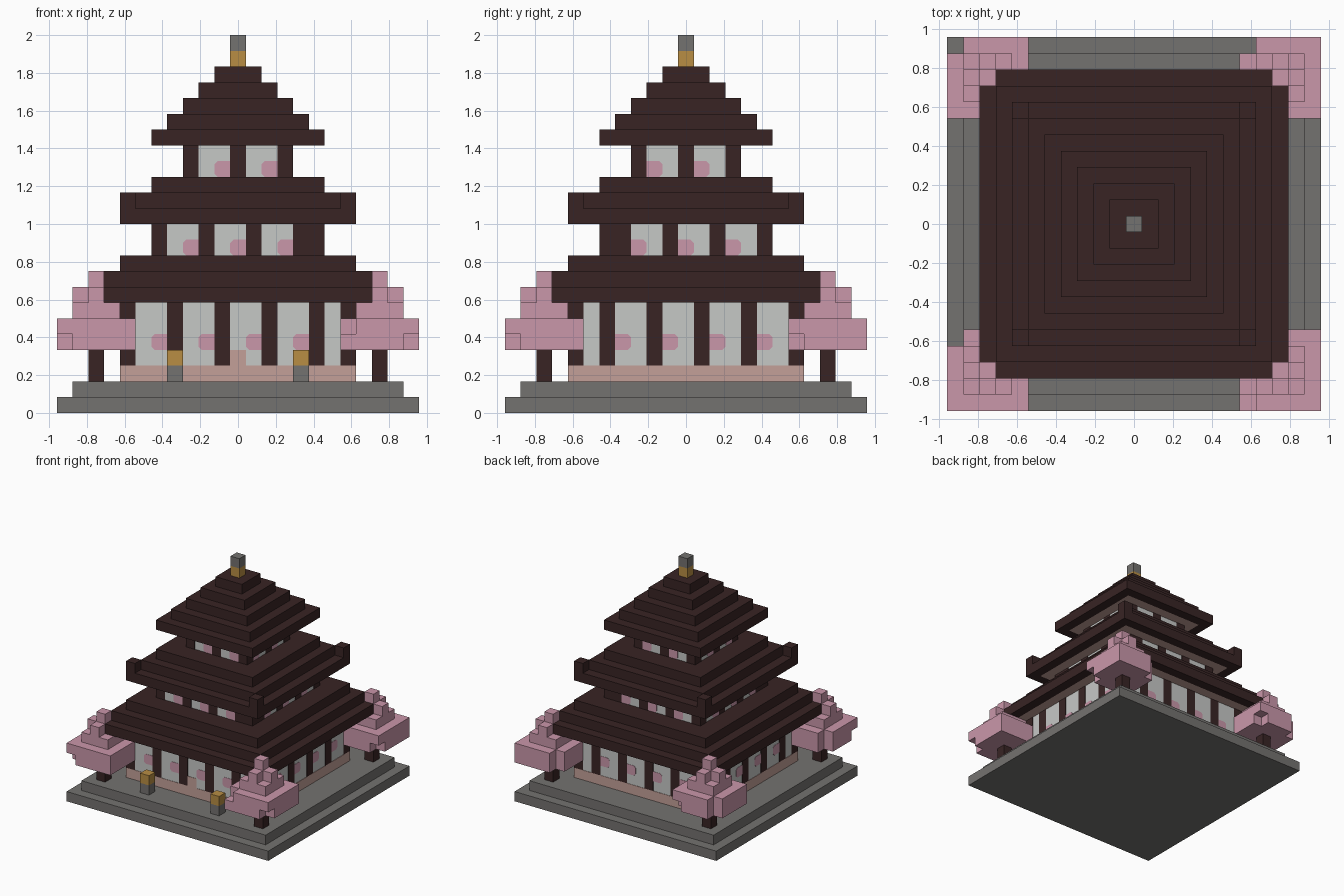
import bpy, bmesh
from mathutils import Vector

cube = bpy.data.objects.get("Cube")
if cube:
    bpy.data.objects.remove(cube, do_unlink=True)

U = 1 / 12  # one block


def material(name, rgb):
    lin = [((c / 255 + 0.055) / 1.055) ** 2.4 for c in rgb] + [1]
    m = bpy.data.materials.new(name)
    m.use_nodes = True
    m.diffuse_color = lin
    m.node_tree.nodes["Principled BSDF"].inputs["Base Color"].default_value = lin
    return m


STONE = material("stone grey", (116, 114, 112))
WOOD = material("dark wood", (56, 36, 36))
PAPER = material("paper white", (198, 200, 198))
BLOSSOM = material("blossom pink", (202, 151, 170))
CLAY = material("pale clay", (196, 160, 152))
GOLD = material("lantern gold", (184, 141, 68))


def finish(bm, name, mat):
    bmesh.ops.recalc_face_normals(bm, faces=bm.faces)
    mesh = bpy.data.meshes.new(name)
    bm.to_mesh(mesh)
    bm.free()
    mesh.materials.append(mat)
    bpy.context.collection.objects.link(bpy.data.objects.new(name, mesh))


def boxes(name, mat, items):
    """One object from boxes given as (x0, x1, y0, y1, z0, z1) in blocks."""
    bm = bmesh.new()
    for x0, x1, y0, y1, z0, z1 in items:
        lo, hi = Vector((x0, y0, z0)) * U, Vector((x1, y1, z1)) * U
        for v in bmesh.ops.create_cube(bm, size=1)["verts"]:
            v.co = Vector((v.co[i] + 0.5) * (hi[i] - lo[i]) + lo[i] for i in range(3))
    finish(bm, name, mat)


def slab(h, z0, z1):
    return (-h, h, -h, h, z0, z1)


def cell(x, y, z0, z1):
    return (x - 0.5, x + 0.5, y - 0.5, y + 0.5, z0, z1)


def ring(h, z, cut=0):
    """Frame one block wide, with its corners left out when cut is 1."""
    i, e = h - 1, h - cut
    return [(-e, e, -h, -i, z, z + 1), (-e, e, i, h, z, z + 1),
            (-h, -i, -i, i, z, z + 1), (i, h, -i, i, z, z + 1)]


# Stepped stone base and clay plinth
boxes("stone_base", STONE, [slab(11.5, 0, 1), slab(10.5, 1, 2)])
boxes("plinth", CLAY, [slab(7.5, 2, 3)])


def storey(name, h, z0, z1, spot_z):
    """Paper walls, wooden posts and blossom patches."""
    n = int(2 * h)
    inset = h - 0.04
    boxes(name + "_walls", PAPER, [slab(inset, z0, z1)])
    posts = []
    for i in sorted(set(range(0, n, 3)) | {n - 1}):
        a = i - h + 0.5
        for s in (-1, 1):
            b = s * (h - 0.5)
            posts.append(cell(a, b, z0, z1))
            if 0 < i < n - 1:
                posts.append(cell(b, -a, z0, z1))
    # the end posts already stand at three or four corners; fill any left over
    boxes(name + "_posts", WOOD, posts)

    bm = bmesh.new()
    shape = [(0, .2), (.2, 0), (1, 0), (1, 1), (.2, 1), (0, .8)]
    for i in range(2, n - 1, 3):
        for s in (-1, 1):
            for side in (False, True):
                vs = []
                for u, w in shape:
                    a, b = i - h + u, s * inset
                    p = (b, -a, spot_z + w) if side else (a, b, spot_z + w)
                    vs.append(bm.verts.new(Vector(p) * U))
                face = bm.faces.new(vs)
                out = Vector((s, 0, 0) if side else (0, s, 0)) * 0.03 * U
                new = bmesh.ops.extrude_face_region(bm, geom=[face])["geom"]
                bmesh.ops.translate(bm, vec=out, verts=[
                    g for g in new if isinstance(g, bmesh.types.BMVert)])
    finish(bm, name + "_blossom_patches", BLOSSOM)


storey("lower_storey", 7.5, 3, 7, 4)
storey("middle_storey", 5.5, 10, 12, 10)
storey("upper_storey", 3.5, 15, 17, 15)
boxes("door_sill", CLAY, [(-0.5, 0.5, -7.5, -7, 3, 4)])

# Stepped roofs with clay ceilings inside the eaves
boxes("lower_roof", WOOD, ring(9.5, 7, 1) + [slab(8.5, 8, 9), slab(7.5, 9, 10)])
boxes("middle_roof", WOOD, ring(7.5, 12) + [slab(6.5, 13, 14), slab(5.5, 14, 15)]
      + [cell(7 * sx, 7 * sy, 13, 14) for sx in (-1, 1) for sy in (-1, 1)])
boxes("upper_roof", WOOD, ring(5.5, 17)
      + [slab(4.5 - k, 18 + k, 19 + k) for k in range(4)])
for name, h, z in (("lower", 8.5, 7), ("middle", 6.5, 12), ("upper", 4.5, 17)):
    boxes(name + "_ceiling", CLAY, [slab(h, z, z + 1)])

# Finial
boxes("finial_collar", GOLD, [slab(0.5, 22, 23)])
boxes("finial_tip", STONE, [slab(0.5, 23, 24)])

# Front lanterns
for side, x in (("right", -4), ("left", 4)):
    boxes(side + "_lantern_post", STONE, [cell(x, -9, 2, 3)])
    boxes(side + "_lantern_light", GOLD, [cell(x, -9, 3, 4)])


def tree(name, sx, sy, missing):
    """Corner tree; missing holds (x, y, layer) canopy corners left out."""
    boxes(name + "_trunk", WOOD, [cell(9 * sx, 9 * sy, 2, 4)])
    canopy = []
    for z in (4, 5):
        for y in range(7, 12):
            row = [x for x in range(7, 12) if (x, y, z) not in missing]
            x0, x1 = sorted((sx * (row[0] - 0.5), sx * (row[-1] + 0.5)))
            canopy.append((x0, x1, sy * y - 0.5, sy * y + 0.5, z, z + 1))
    x0, x1 = sorted((sx * 7.5, sx * 10.5))
    y0, y1 = sorted((sy * 7.5, sy * 10.5))
    canopy.append((x0, x1, y0, y1, 6, 7))
    canopy += [cell(sx * x, sy * y, 7, 8) for x, y in ((9, 9), (10, 9), (9, 10))]
    canopy.append(cell(9 * sx, 9 * sy, 8, 9))
    boxes(name + "_canopy", BLOSSOM, canopy)


tree("front_left_tree", 1, -1, {(11, 11, 4), (7, 11, 5)})
tree("front_right_tree", -1, -1, {(11, 11, 4), (11, 7, 4), (11, 7, 5)})
tree("back_left_tree", 1, 1, {(7, 11, 4), (7, 11, 5), (11, 7, 4)})
tree("back_right_tree", -1, 1, {(11, 11, 4), (11, 11, 5), (7, 11, 4)})
